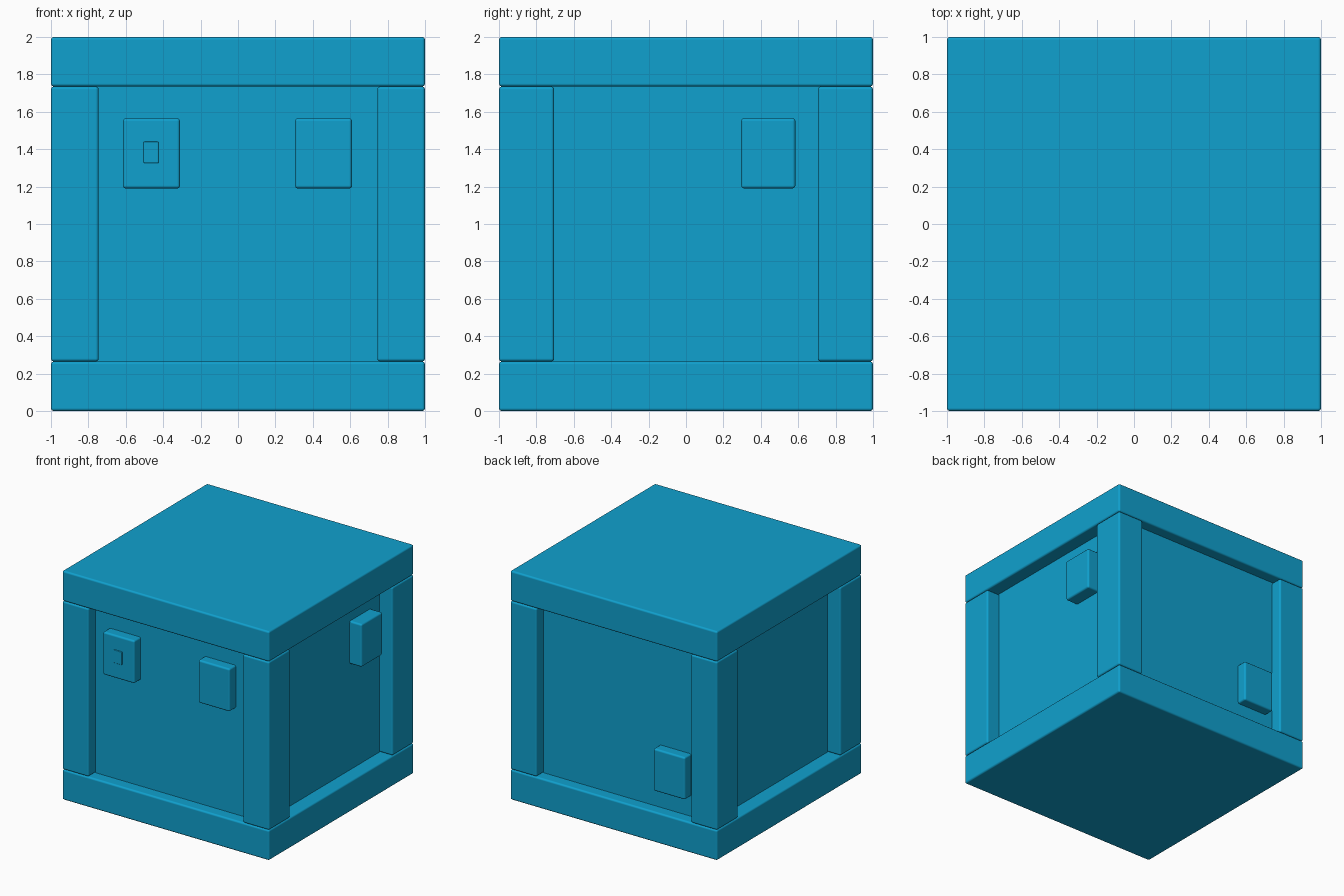
import bpy

if "Cube" in bpy.data.objects:
    bpy.data.objects.remove(bpy.data.objects["Cube"], do_unlink=True)

# Single flat colour
blue = bpy.data.materials.new("bright_blue")
blue.use_nodes = True
colour = (0.005, 0.355, 0.62, 1.0)
blue.diffuse_color = colour
blue.node_tree.nodes["Principled BSDF"].inputs["Base Color"].default_value = colour


def box(name, low, high, bevel=0.016):
    """Box between two corners with softly rounded edges."""
    centre = [(a + b) / 2 for a, b in zip(low, high)]
    bpy.ops.mesh.primitive_cube_add(size=1, location=centre)
    obj = bpy.context.object
    obj.name = name
    obj.scale = [b - a for a, b in zip(low, high)]
    bpy.ops.object.transform_apply(location=False, rotation=False, scale=True)
    obj.data.materials.append(blue)
    bpy.ops.object.shade_smooth_by_angle()
    if bevel:
        mod = obj.modifiers.new("rounded_edges", "BEVEL")
        mod.width = bevel
        mod.segments = 3
        mod.harden_normals = True
    return obj


RAIL = 0.265            # thickness of lid and base
PANEL_X, PANEL_Y = 0.873, 0.9
POST_X, POST_Y = 0.745, 0.705
FACE = 0.988            # outer face of the small blocks

# Lid, base and recessed body
box("base_slab", (-1, -1, 0), (1, 1, RAIL))
box("lid_slab", (-1, -1, 2 - RAIL), (1, 1, 2))
box("body_panels", (-PANEL_X, -PANEL_Y, RAIL - 0.05),
    (PANEL_X, PANEL_Y, 2 - RAIL + 0.05), 0)

# Corner posts
for side, sx in (("left", 1), ("right", -1)):
    for end, sy in (("front", -1), ("back", 1)):
        xs = sorted((sx * POST_X, sx))
        ys = sorted((sy * POST_Y, sy))
        box(f"{end}_{side}_post", (xs[0], ys[0], RAIL),
            (xs[1], ys[1], 2 - RAIL))

# Small blocks mounted on the panels
box("front_right_block", (-0.615, -FACE, 1.19), (-0.31, -0.86, 1.565))
box("front_left_block", (0.305, -FACE, 1.19), (0.61, -0.86, 1.565))
box("left_side_block", (0.84, 0.295, 1.19), (FACE, 0.585, 1.565))
box("back_block", (-0.68, 0.86, 0.44), (-0.375, FACE, 0.81))

# Little raised latch on one front block
box("latch_button", (-0.505, -FACE - 0.008, 1.325),
    (-0.425, -FACE + 0.02, 1.44), 0.006)
